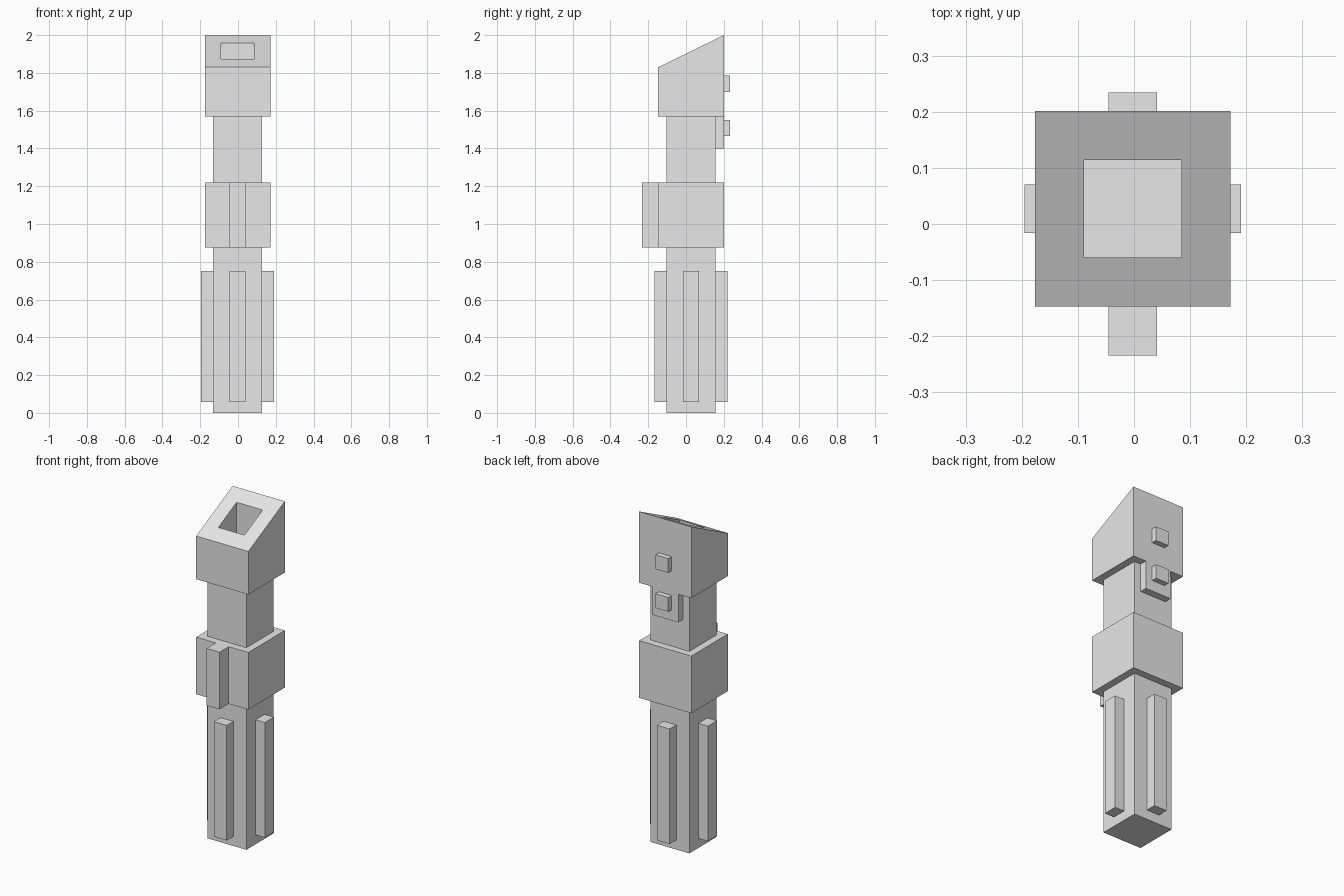
import bpy
import bmesh

cube = bpy.data.objects.get("Cube")
if cube:
    bpy.data.objects.remove(cube, do_unlink=True)

# Single plain material
grey = bpy.data.materials.new("plain_grey")
grey.use_nodes = True
colour = (0.8, 0.8, 0.8, 1)
grey.diffuse_color = colour
grey.node_tree.nodes["Principled BSDF"].inputs["Base Color"].default_value = colour

# Common axis of the hilt
CX, CY = -0.002, 0.027
HEAD = 0.174      # half width of head and collar
SHAFT = 0.13      # half width of shaft
BORE = 0.087      # half width of head recess
RIB = 0.043       # half width of ribs and buttons
HEAD_Z = 1.57


def finish(name, bm):
    bmesh.ops.recalc_face_normals(bm, faces=bm.faces)
    mesh = bpy.data.meshes.new(name)
    bm.to_mesh(mesh)
    bm.free()
    mesh.materials.append(grey)
    obj = bpy.data.objects.new(name, mesh)
    bpy.context.collection.objects.link(obj)
    return obj


def box(name, x, y, z):
    """Box spanning the given (low, high) ranges."""
    bm = bmesh.new()
    bmesh.ops.create_cube(bm, size=1)
    for v in bm.verts:
        v.co = [lo if c < 0 else hi for c, (lo, hi) in zip(v.co, (x, y, z))]
    return finish(name, bm)


def around(centre, half):
    return (centre - half, centre + half)


def slope(y):
    """Height of the slanted head top."""
    return 1.83 + 0.17 * (y - CY + HEAD) / (2 * HEAD)


# Shaft and collar
box("shaft", around(CX, SHAFT), around(CY, SHAFT), (0, HEAD_Z))
box("collar", around(CX, HEAD), around(CY, HEAD), (0.875, 1.22))
box("collar_front_block", around(CX, RIB), (-0.234, CY - HEAD), (0.875, 1.22))

# Grip ribs on all four sides
REACH = 0.193
for name, sx, sy in (("front", 0, -1), ("back", 0, 1), ("left", 1, 0), ("right", -1, 0)):
    mid, half = (REACH + SHAFT) / 2, (REACH - SHAFT) / 2
    box(name + "_rib",
        around(CX + sx * mid, half if sx else RIB),
        around(CY + sy * mid, half if sy else RIB),
        (0.057, 0.752))

# Head: slanted block with a deep square recess, made from four square rings
bm = bmesh.new()
corners = ((-1, -1), (1, -1), (1, 1), (-1, 1))


def ring(half, height):
    return [bm.verts.new((CX + sx * half, CY + sy * half, height(CY + sy * half)))
            for sx, sy in corners]


rings = [ring(HEAD, lambda y: HEAD_Z), ring(HEAD, slope),
         ring(BORE, slope), ring(BORE, lambda y: HEAD_Z + 0.002)]
bm.faces.new(rings[0])
bm.faces.new(rings[-1])
for a, b in zip(rings, rings[1:]):
    for i in range(4):
        j = (i + 1) % 4
        bm.faces.new((a[i], a[j], b[j], b[i]))
finish("head", bm)

# Rear plate and buttons
back = CY + HEAD
box("rear_plate", around(CX, BORE), (CY + SHAFT, back), (1.40, HEAD_Z))
for name, z in (("lower_button", 1.508), ("upper_button", 1.743)):
    box(name, around(CX, RIB), (back, 0.234), around(z, RIB))
